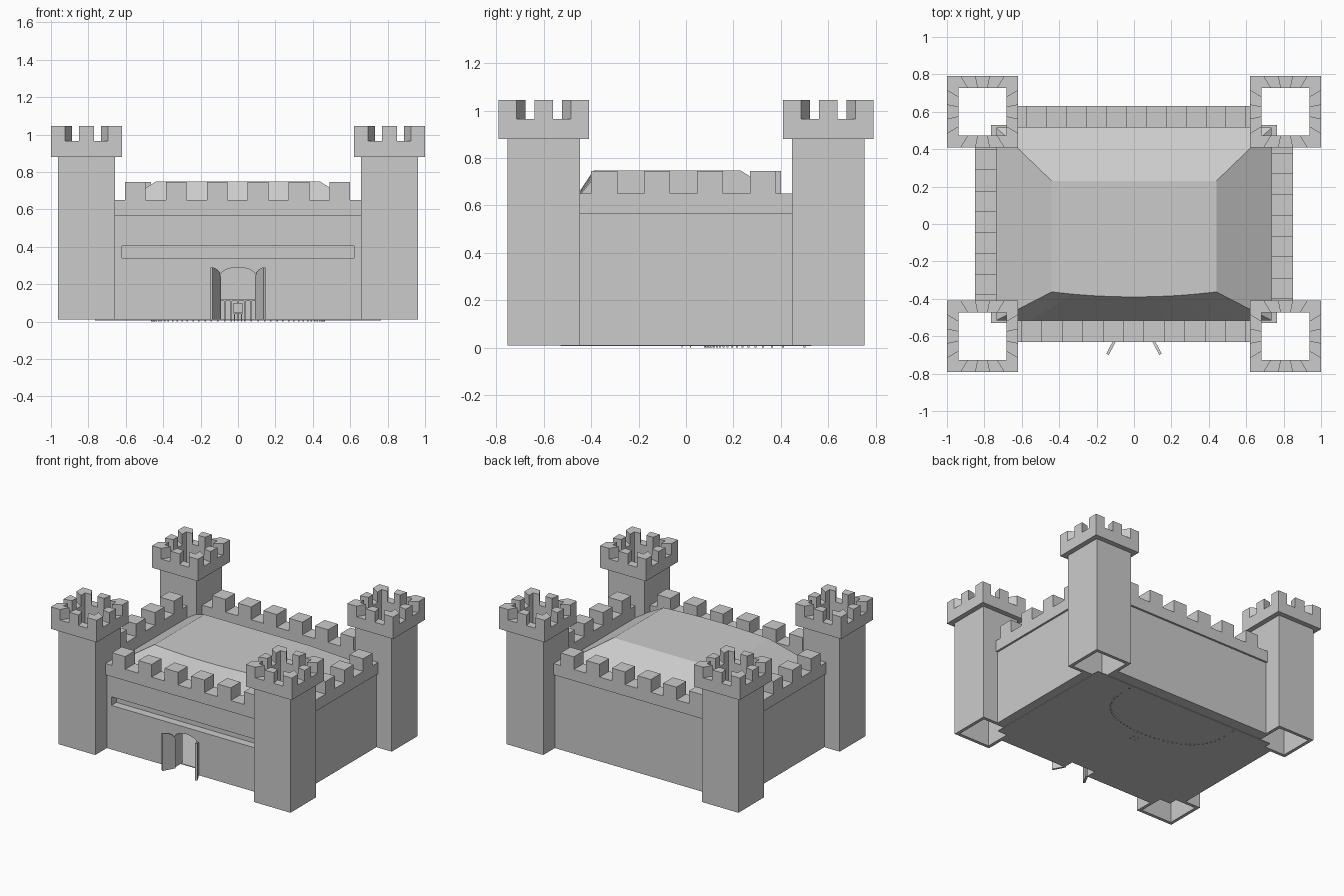
import bpy, bmesh, math
from mathutils import Vector, Matrix

cube = bpy.data.objects.get("Cube")
if cube:
    bpy.data.objects.remove(cube, do_unlink=True)

GREY = (0.6, 0.6, 0.6, 1)
stone = bpy.data.materials.new("grey_stone")
stone.use_nodes = True
stone.diffuse_color = GREY
stone.node_tree.nodes["Principled BSDF"].inputs["Base Color"].default_value = GREY

BASE = 0.01


def finish(name, bm):
    bmesh.ops.recalc_face_normals(bm, faces=bm.faces)
    mesh = bpy.data.meshes.new(name)
    bm.to_mesh(mesh)
    bm.free()
    mesh.materials.append(stone)
    obj = bpy.data.objects.new(name, mesh)
    bpy.context.collection.objects.link(obj)
    return obj


def add_box(bm, lo, hi):
    lo, hi = Vector(lo), Vector(hi)
    mat = Matrix.Translation((lo + hi) / 2) @ Matrix.Diagonal((*(hi - lo), 1))
    bmesh.ops.create_cube(bm, size=1, matrix=mat)


def box(name, lo, hi):
    bm = bmesh.new()
    add_box(bm, lo, hi)
    return finish(name, bm)


def add_prism(bm, points, shift):
    """Extrude a closed outline by a vector."""
    face = bm.faces.new([bm.verts.new(p) for p in points])
    out = bmesh.ops.extrude_face_region(bm, geom=[face], use_keep_orig=True)
    verts = [g for g in out["geom"] if isinstance(g, bmesh.types.BMVert)]
    bmesh.ops.translate(bm, verts=verts, vec=shift)


def prism(name, points, shift):
    bm = bmesh.new()
    add_prism(bm, points, Vector(shift))
    return finish(name, bm)


def square_tube(name, centre, outer, inner, z0, z1):
    bm = bmesh.new()
    rings = []
    for r, z in ((outer, z0), (outer, z1), (inner, z1), (inner, z0)):
        rings.append([bm.verts.new((centre[0] + sx * r, centre[1] + sy * r, z))
                      for sx, sy in ((-1, -1), (1, -1), (1, 1), (-1, 1))])
    for a, b in zip(rings, rings[1:] + rings[:1]):
        for i in range(4):
            j = (i + 1) % 4
            bm.faces.new((a[i], a[j], b[j], b[i]))
    return finish(name, bm)


# Corner towers: hollow shaft, wider crown, eight teeth cut radially
TX, TY = 0.81, 0.6
R_OUT, R_IN, R_SHAFT = 0.19, 0.128, 0.152
taper = R_IN / R_OUT


def crown_teeth(name, centre):
    bm = bmesh.new()
    near, far = 0.04, 0.115
    middle = [(-near, -R_OUT), (near, -R_OUT)]
    corner = [(far, -R_OUT), (R_OUT, -R_OUT), (R_OUT, -far)]
    for k in range(4):
        turn = Matrix.Rotation(k * math.pi / 2, 3, "Z")
        for edge in (middle, corner):
            outline = edge + [(x * taper, y * taper) for x, y in reversed(edge)]
            pts = [turn @ Vector((x, y, 0)) + Vector((*centre, 0.965)) for x, y in outline]
            add_prism(bm, pts, Vector((0, 0, 0.08)))
    return finish(name, bm)


for sx, side in ((-1, "right"), (1, "left")):
    for sy, end in ((-1, "front"), (1, "back")):
        c, tag = (sx * TX, sy * TY), f"{end}_{side}"
        square_tube(f"tower_shaft_{tag}", c, R_SHAFT, R_IN, BASE, 0.89)
        square_tube(f"tower_crown_{tag}", c, R_OUT, R_IN, 0.88, 0.965)
        crown_teeth(f"tower_teeth_{tag}", c)

# Walls run between the tower shafts; parapets overhang them slightly
WX, WY = TX - R_SHAFT, TY - R_SHAFT
Z_WALL, Z_PAR, Z_TOOTH = 0.565, 0.65, 0.745
PX, PY, THICK, LIP = 0.85, 0.63, 0.115, 0.015
TOOTH = 0.11


def teeth(name, first, last, count, place):
    bm = bmesh.new()
    for i in range(count):
        a = first + (last - TOOTH - first) * i / (count - 1)
        add_box(bm, *place(a, a + TOOTH))
    return finish(name, bm)


for s, side in ((-1, "right"), (1, "left")):
    a, b = sorted((s * PX, s * (PX - THICK)))
    o, i = sorted((s * (PX - LIP), s * (PX - THICK)))
    box(f"wall_{side}", (o, -WY, BASE), (i, WY, Z_WALL))
    box(f"parapet_{side}", (a, -WY, Z_WALL), (b, WY, Z_PAR))
    first, last = (-0.4, 0.38) if s > 0 else (-0.38, 0.4)
    teeth(f"wall_teeth_{side}", first, last, 4,
          lambda p, q: ((a, p, Z_PAR), (b, q, Z_TOOTH)))

for s, end in ((-1, "front"), (1, "back")):
    a, b = sorted((s * PY, s * (PY - THICK)))
    box(f"parapet_{end}", (-WX, a, Z_WALL), (WX, b, Z_PAR))
    first, last = (-0.605, 0.6) if s < 0 else (-0.575, 0.6)
    teeth(f"wall_teeth_{end}", first, last, 6,
          lambda p, q: ((p, a, Z_PAR), (q, b, Z_TOOTH)))

F0, F1 = -PY + LIP, -PY + THICK
box("wall_back", (-WX, F1 * -1, BASE), (WX, -F0, Z_WALL))

# Front wall: arched gateway below, long recessed slot above it
SLOT0, SLOT1, SLOT_X = 0.34, 0.405, 0.62
arch = [(0.1 * math.cos(t), 0.235 + 0.055 * math.sin(t))
        for t in (math.pi * k / 10 for k in range(11))]
outline = ([(WX, BASE), (WX, SLOT0), (-WX, SLOT0), (-WX, BASE), (-0.1, BASE)]
           + arch[::-1] + [(0.1, BASE)])
prism("wall_front_lower", [(x, F0, z) for x, z in outline], (0, F1 - F0, 0))
box("wall_front_upper", (-WX, F0, SLOT1), (WX, F1, Z_WALL))
box("slot_back", (-SLOT_X, F0 + 0.06, SLOT0), (SLOT_X, F1, SLOT1))
for s, side in ((-1, "right"), (1, "left")):
    a, b = sorted((s * WX, s * SLOT_X))
    box(f"slot_end_{side}", (a, F0, SLOT0), (b, F1, SLOT1))

# Gate leaves standing open
for s, side in ((-1, "right"), (1, "left")):
    leaf = [(0, BASE), (1, BASE), (1, 0.29), (0.5, 0.28), (0.2, 0.262), (0, 0.235)]
    pts = [(s * (0.09 + 0.045 * u), F0 - 0.085 * u, z) for u, z in leaf]
    prism(f"gate_leaf_{side}", pts, (s * 0.013, 0.007, 0))

# Floor slab
RX, RY = 0.765, 0.53
box("floor", (-RX, -RY, 0.006), (RX, RY, 0.012))

# Hipped roof with a bowed front edge
bm = bmesh.new()
N = 8
EAVE, RIDGE = 0.56, 0.748
EX, EY = PX - THICK, PY - THICK
eave_f, top_f = [], []
for k in range(N + 1):
    u = -1 + 2 * k / N
    eave_f.append(bm.verts.new((u * EX, -EY, EAVE)))
    top_f.append(bm.verts.new((u * 0.44, -0.39 + 0.027 * u * u, RIDGE)))
for k in range(N):
    bm.faces.new((eave_f[k], eave_f[k + 1], top_f[k + 1], top_f[k]))
eave_b = [bm.verts.new((s * EX, EY, EAVE)) for s in (-1, 1)]
top_b = [bm.verts.new((s * 0.44, 0.23, RIDGE)) for s in (-1, 1)]
bm.faces.new(top_f + top_b[::-1])
bm.faces.new((top_b[0], top_b[1], eave_b[1], eave_b[0]))
for k, i in ((0, 0), (1, N)):
    bm.faces.new((eave_f[i], top_f[i], top_b[k], eave_b[k]))
finish("roof", bm)

# Indoor railing: posts on a U-shaped line, with a top rail
bm = bmesh.new()
path = []
for k in range(41):
    t = math.pi * k / 40
    path.append(Vector((0.46 * math.cos(t), 0.5 - 0.42 * math.sin(t) ** 0.6, 0)))
for p in path:
    add_box(bm, p + Vector((-0.004, -0.004, 0)), p + Vector((0.004, 0.004, 0.11)))
for p, q in zip(path, path[1:]):
    side = (q - p).cross(Vector((0, 0, 1))).normalized() * 0.006
    pts = [v + Vector((0, 0, 0.11)) for v in (p - side, q - side, q + side, p + side)]
    add_prism(bm, pts, Vector((0, 0, 0.008)))
finish("indoor_railing", bm)

# Small chair in the hall
bm = bmesh.new()
for x in (-0.022, 0.016):
    for y in (-0.02, 0.016):
        add_box(bm, (x, y, 0), (x + 0.006, y + 0.006, 0.04))
add_box(bm, (-0.024, -0.022, 0.04), (0.024, 0.024, 0.048))
add_box(bm, (-0.024, 0.016, 0.048), (0.024, 0.024, 0.1))
finish("hall_chair", bm)
